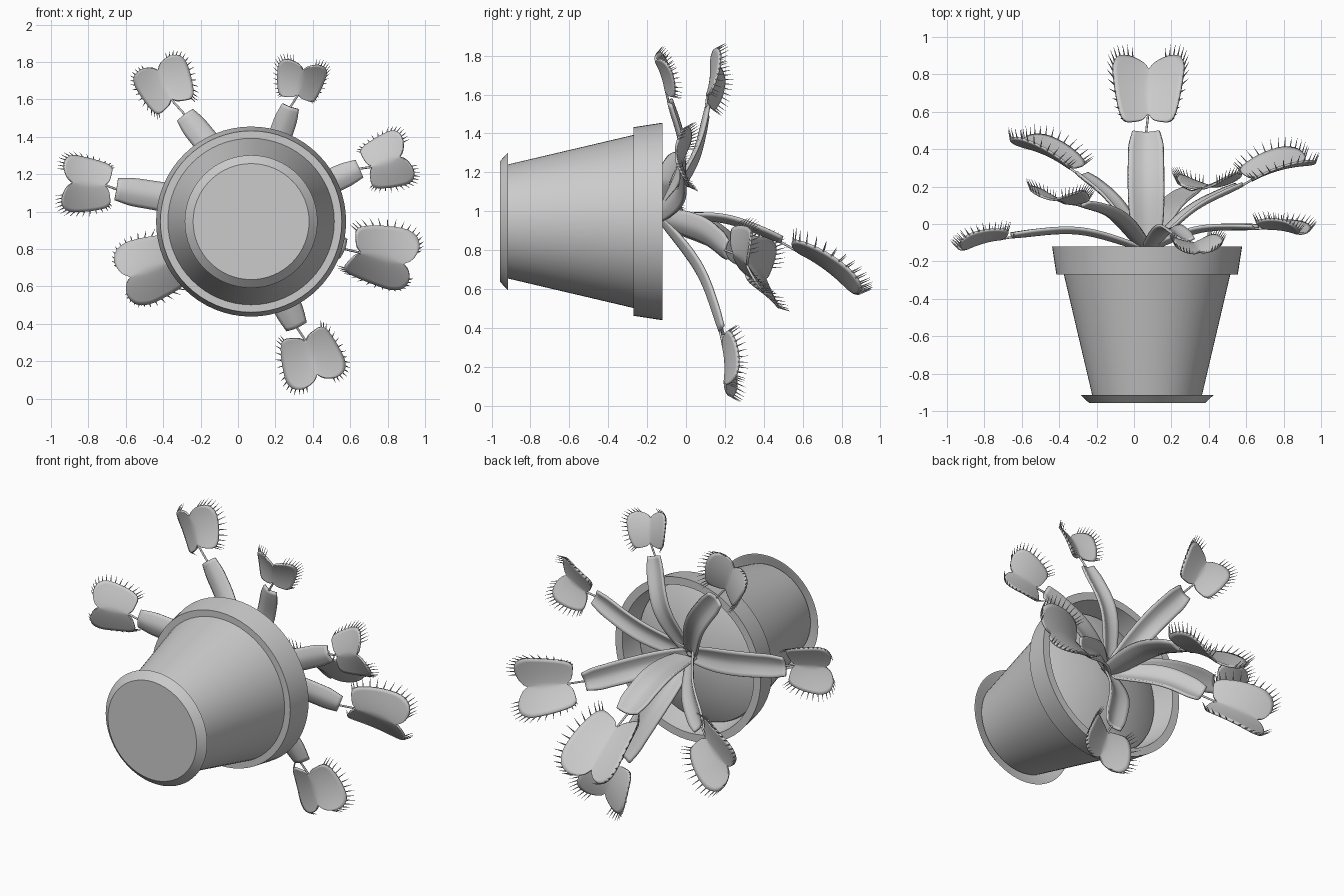
import bpy, bmesh, math
from mathutils import Vector as V

if "Cube" in bpy.data.objects:
    bpy.data.objects.remove(bpy.data.objects["Cube"])

CX, CZ = 0.07, 0.947         # pot axis runs along y through this point


def finish(name, bm, thick=0, angle=40):
    bmesh.ops.recalc_face_normals(bm, faces=bm.faces)
    me = bpy.data.meshes.new(name)
    bm.to_mesh(me)
    bm.free()
    ob = bpy.data.objects.new(name, me)
    bpy.context.collection.objects.link(ob)
    if thick:
        mod = ob.modifiers.new("thickness", 'SOLIDIFY')
        mod.thickness = thick
        mod.offset = 0
    bpy.ops.object.select_all(action='DESELECT')
    ob.select_set(True)
    bpy.context.view_layer.objects.active = ob
    bpy.ops.object.shade_smooth_by_angle(angle=math.radians(angle))
    return ob


def lathe(name, profile, n=64):
    """Spin (radius, y) points round the pot axis; radius 0 closes an end."""
    bm = bmesh.new()
    rings = []
    for r, y in profile:
        if r == 0:
            rings.append([bm.verts.new((CX, y, CZ))] * n)
        else:
            rings.append([bm.verts.new((CX + r * math.cos(a), y, CZ + r * math.sin(a)))
                          for a in (2 * math.pi * i / n for i in range(n))])
    for a, b in zip(rings, rings[1:]):
        for i in range(n):
            j = (i + 1) % n
            bm.faces.new(list(dict.fromkeys((a[i], a[j], b[j], b[i]))))
    return finish(name, bm)


def spline(pts, t):
    """Catmull-Rom point at t in 0..1 through pts."""
    p = [2 * pts[0] - pts[1]] + list(pts) + [2 * pts[-1] - pts[-2]]
    x = t * (len(pts) - 1)
    i = min(int(x), len(pts) - 2)
    f = x - i
    a, b, c, d = p[i:i + 4]
    return 0.5 * (2 * b + (c - a) * f + (2 * a - 5 * b + 4 * c - d) * f ** 2
                  + (3 * b - a - 3 * c + d) * f ** 3)


def grid_faces(bm, rows):
    for a, b in zip(rows, rows[1:]):
        for i in range(len(a) - 1):
            bm.faces.new((a[i], a[i + 1], b[i + 1], b[i]))


def frame(d, ref):
    d = d.normalized()
    n = (ref - d * ref.dot(d)).normalized()
    return d, n, d.cross(n)


# trough-shaped leaf stalk with a blunt end
WIDTHS = [V((w, 0)) for w in (0.6, 0.8, 0.92, 0.98, 1.0, 1.0, 0.98, 0.95, 0.75)]


def blade(name, path, width, ref, nt=32, nw=8):
    bm = bmesh.new()
    rows = []
    for k in range(nt + 1):
        t = k / nt
        p = spline(path, t)
        d, n, s = frame(spline(path, min(t + .01, 1)) - spline(path, max(t - .01, 0)), ref)
        w = width / 2 * spline(WIDTHS, t).x
        rows.append([bm.verts.new(p + s * w * u + n * w * 0.36 * abs(u) ** 1.6)
                     for u in (2 * i / nw - 1 for i in range(nw + 1))])
    grid_faces(bm, rows)
    return finish(name, bm, 0.014)


# lobe outline: (along hinge, out from hinge), hinge half length 0.33
OUTLINE = [V(p) for p in ((-.33, 0), (-.42, .15), (-.47, .4), (-.49, .62), (-.42, .77), (-.2, .89),
                          (.05, .97), (.28, 1.0), (.44, .88), (.5, .62), (.48, .36), (.42, .14), (.33, 0))]


def trap(name, base, tip, half, ref, nt=36, nv=8, teeth=16):
    d, n, s = frame(tip - base, ref)
    mid = (base + tip) / 2
    length = (tip - base).length / 0.69

    def place(a, b, side):
        rise = half * 0.38 * b ** 1.25 - 0.25 * length * (a * a - 0.11)
        return mid + d * a * length + s * side * half * b + n * rise

    lobes, spikes = bmesh.new(), bmesh.new()
    for side in (-1, 1):
        rows = []
        for k in range(nt + 1):
            t = k / nt
            e = spline(OUTLINE, t)
            h = V((0.66 * t - 0.33, 0))
            rows.append([lobes.verts.new(place(*h.lerp(e, v / nv), side))
                         for v in range(nv + 1)])
        grid_faces(lobes, rows)
        # marginal spikes
        for k in range(teeth):
            e = spline(OUTLINE, 0.26 + 0.54 * k / (teeth - 1))
            p = place(e.x, e.y, side)
            out = (d * e.x * length + s * side * half * (e.y - 0.35)).normalized()
            aim = (out * 0.55 + n * 0.83).normalized()
            size = half * 0.36
            m = aim.to_track_quat('Z', 'Y').to_matrix().to_4x4()
            m.translation = p + aim * size * 0.45
            bmesh.ops.create_cone(spikes, cap_ends=True, segments=5, radius1=half * 0.025,
                                  radius2=0.0005, depth=size, matrix=m)
    bmesh.ops.remove_doubles(lobes, verts=lobes.verts, dist=0.0005)
    finish(name, lobes, 0.012, 60)
    finish(name + "_teeth", spikes)


def stem(name, pts, r=0.006):
    cu = bpy.data.curves.new(name, 'CURVE')
    cu.dimensions = '3D'
    cu.bevel_depth = r
    cu.bevel_resolution = 2
    cu.use_fill_caps = True
    sp = cu.splines.new('POLY')
    sp.points.add(len(pts) - 1)
    for q, p in zip(sp.points, pts):
        q.co = (*p, 1)
    bpy.context.collection.objects.link(bpy.data.objects.new(name, cu))


# pot, saucer and mounded soil
lathe("pot", [(0, -.93), (.29, -.93), (.445, -.27), (.485, -.27), (.508, -.12),
              (.46, -.12), (.435, -.27), (.42, -.32), (0, -.32)])
lathe("saucer", [(0, -.957), (.31, -.957), (.355, -.915), (.345, -.915), (.30, -.94), (0, -.94)])
lathe("soil", [(.437, -.27), (.43, -.25), (.36, -.215), (.25, -.18), (.12, -.15), (0, -.14)])

# leaves: blade middle, blade end, hinge base, hinge tip, blade width, trap half width, sideways tilt
LEAVES = {
    "upper_left": ((-.10, .03, 1.28), (-.285, .10, 1.52), (-.355, .11, 1.60), (-.43, .13, 1.76), .135, .15, 0),
    "upper_right": ((.18, -.03, 1.28), (.28, -.09, 1.56), (.32, -.105, 1.625), (.35, -.15, 1.76), .12, .13, 0),
    "right": ((.36, -.04, 1.10), (.65, -.025, 1.23), (.715, -.025, 1.24), (.87, -.05, 1.295), .13, .148, 0),
    "lower_right": ((.32, .07, .90), (.57, .20, .80), (.655, .25, .78), (.89, .315, .72), .14, .17, .25),
    "bottom": ((.18, .06, .68), (.315, .175, .38), (.36, .19, .31), (.425, .20, .125), .15, .165, 0),
    "lower_left": ((-.12, .11, .88), (-.29, .26, .77), (-.36, .31, .73), (-.58, .41, .65), .16, .175, 0),
    "left": ((-.30, -.05, 1.06), (-.65, -.07, 1.12), (-.71, -.08, 1.14), (-.89, -.13, 1.155), .15, .15, 0),
    "back": ((.065, .19, .945), (.065, .49, .84), (.075, .585, .785), (.08, .83, .605), .19, .19, 0),
}
for name, (mid, end, base, tip, width, half, tilt) in LEAVES.items():
    mid, end, base, tip = map(V, (mid, end, base, tip))
    centre = V((CX, -.14, .975))
    radial = tip - centre
    radial.y = 0
    radial.normalize()
    ref = V((0, 1, 0)) - radial * 0.6
    blade(name + "_leaf", [centre + radial * .02, mid, end], width, ref)
    stem(name + "_stem", [end.lerp(mid, .06), end, base - (tip - base) * .03, base.lerp(tip, .03)])
    trap(name + "_trap", base, tip, half, ref + V((0, 0, tilt)))
